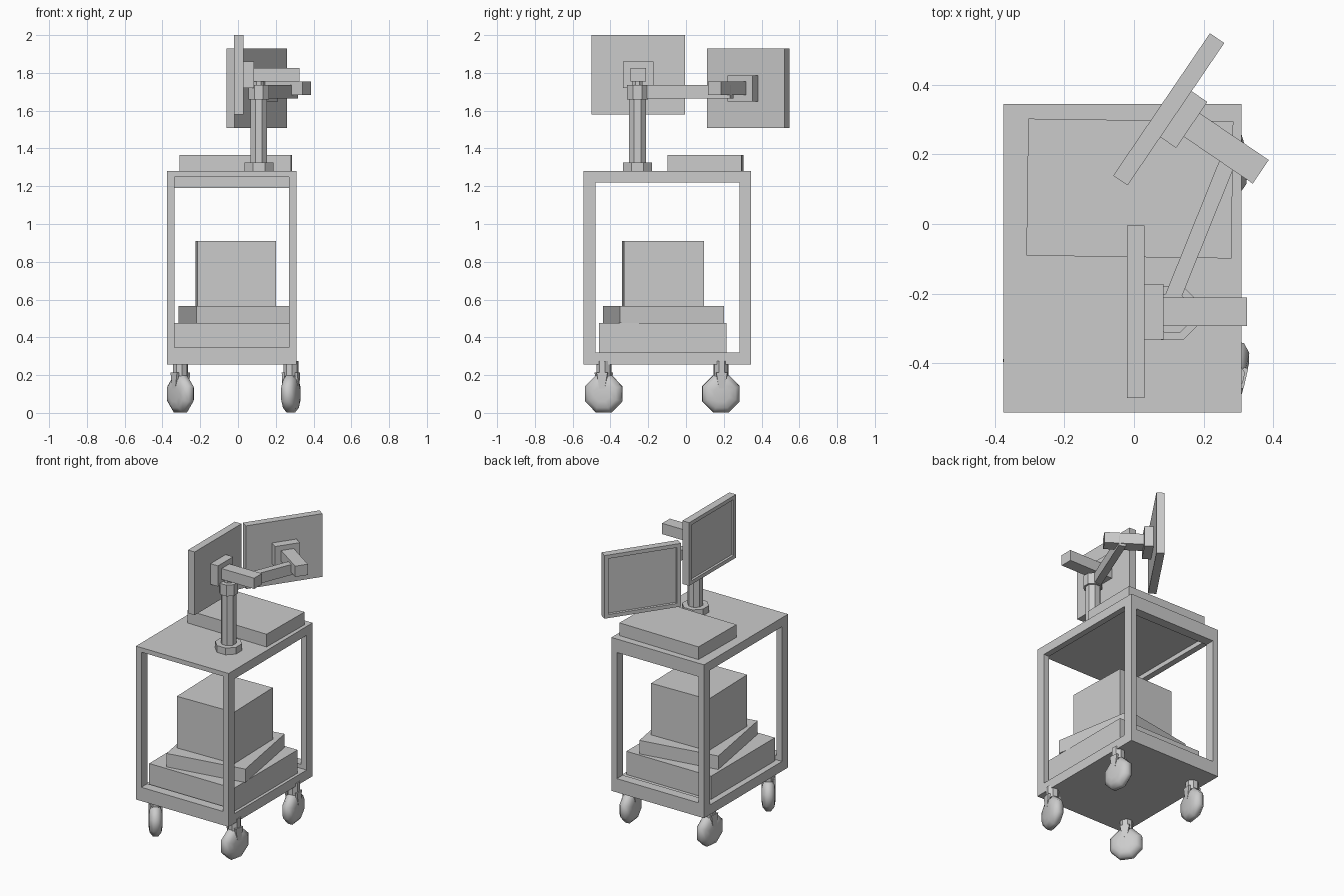
import bpy, bmesh
from math import radians, cos, sin, pi
from mathutils import Matrix, Vector

if "Cube" in bpy.data.objects:
    bpy.data.objects.remove(bpy.data.objects["Cube"])


def finish(name, bm, M=None, smooth=False):
    bmesh.ops.recalc_face_normals(bm, faces=bm.faces)
    me = bpy.data.meshes.new(name)
    bm.to_mesh(me)
    bm.free()
    for p in me.polygons:
        p.use_smooth = smooth
    ob = bpy.data.objects.new(name, me)
    if M:
        ob.matrix_world = M
    bpy.context.collection.objects.link(ob)
    return ob


def add_box(bm, lo, hi):
    size = [b - a for a, b in zip(lo, hi)]
    mid = [(a + b) / 2 for a, b in zip(lo, hi)]
    M = Matrix.Translation(mid) @ Matrix.Diagonal((*size, 1))
    return bmesh.ops.create_cube(bm, size=1, matrix=M)["verts"]


def box(name, lo, hi, M=None):
    bm = bmesh.new()
    add_box(bm, lo, hi)
    return finish(name, bm, M)


def lathe(bm, profile, sides, M):
    """Revolve (radius, height) points round local z, with capped ends."""
    rings = []
    for r, h in profile:
        rings.append([bm.verts.new(M @ Vector((r * cos(2 * pi * (i + .5) / sides),
                                               r * sin(2 * pi * (i + .5) / sides), h)))
                      for i in range(sides)])
    for a, b in zip(rings, rings[1:]):
        for i in range(sides):
            j = (i + 1) % sides
            bm.faces.new((a[i], a[j], b[j], b[i]))
    bm.faces.new(rings[0])
    bm.faces.new(rings[-1])


def place(x, y, z, deg=0):
    return Matrix.Translation((x, y, z)) @ Matrix.Rotation(radians(deg), 4, 'Z')


# Cart frame
X0, X1, Y0, Y1, Z0, Z1 = -.375, .31, -.542, .345, .255, 1.28
box("cart_top", (X0, Y0, 1.25), (X1, Y1, Z1))
box("cart_floor", (X0, Y0, Z0), (X1, Y1, .32))
for side, x in (("left", X0), ("right", X1 - .04)):
    for end, y in (("front", Y0), ("back", Y1 - .063)):
        box(f"{end}_{side}_post", (x, y, .32), (x + .04, y + .063, 1.25))
    box(f"{side}_top_rail", (x, Y0 + .063, 1.22), (x + .04, Y1 - .063, 1.25))
for end, y, top in (("front", Y0, 1.25), ("back", Y1 - .063, 1.19)):
    box(f"{end}_bottom_rail", (X0 + .04, y, .32), (X1 - .04, y + .063, .347))
    if top < 1.25:
        box(f"{end}_top_rail", (X0 + .04, y, top), (X1 - .04, y + .063, 1.25))

# Stacked equipment
box("lower_unit", (-.335, -.46, .32), (.29, .215, .475))
box("middle_unit", (-.264, -.279, 0), (.264, .279, .09), place(-.008, -.12, .475, 9.8))
box("upper_unit", (-.208, -.212, 0), (.208, .212, .345), place(-.012, -.122, .565, 1.4))
box("top_unit", (-.295, -.197, 0), (.295, .197, .085), place(-.012, .102, 1.28, -.8))

# Monitor pole with foot and collar
bm = bmesh.new()
lathe(bm, [(.083, 1.28), (.083, 1.325), (.048, 1.325), (.048, 1.66),
           (.06, 1.66), (.06, 1.735), (.03, 1.735), (.03, 1.79)], 8, place(.11, -.257, 0))
finish("monitor_pole", bm)


def monitor(label, M):
    # Screen with recessed panel on the -x face
    bm = bmesh.new()
    add_box(bm, (-.025, -.2475, -.211), (.025, .2475, .211))
    bm.normal_update()
    face = [f for f in bm.faces if f.normal.x < -.9]
    bmesh.ops.inset_region(bm, faces=face, thickness=.035)
    bmesh.ops.inset_region(bm, faces=face, thickness=.004, depth=-.012)
    finish(f"{label}_monitor", bm, M)
    box(f"{label}_mount", (.025, -.08, -.069), (.08, .08, .069), M)
    box(f"{label}_arm", (.08, -.041, -.036), (.32, .041, .036), M)


monitor("first", place(.005, -.2525, 1.79))
monitor("second", place(.1, .33, 1.718, -34.2))
box("link_arm", (0, -.023, -.035), (.51, .023, .035), place(.104, -.23, 1.7, 68))


# Swivelling casters
def caster(name, x, y, deg):
    M = place(x, y, 0, deg)
    bm = bmesh.new()
    R = M @ Matrix.Translation((0, 0, .101)) @ Matrix.Rotation(pi / 2, 4, 'Y')
    lathe(bm, [(.045, -.042), (.08, -.036), (.106, -.015),
               (.106, .015), (.08, .036), (.045, .042)], 8, R)
    wheel = finish(name + "_wheel", bm, smooth=True)
    bm = bmesh.new()
    lathe(bm, [(.04, .195), (.04, .275)], 8, M)
    for s in (-1, 1):
        verts = add_box(bm, (s * .036 - .007, -.03, .13), (s * .036 + .007, .03, .215))
        for v in verts:
            if v.co.z < .15:
                v.co.y *= .5
        bmesh.ops.transform(bm, matrix=M, verts=verts)
    finish(name + "_fork", bm)


caster("front_left_caster", -.305, -.435, 35)
caster("front_right_caster", .28, -.435, -13)
caster("back_left_caster", -.305, .185, -8)
caster("back_right_caster", .28, .185, 6)
